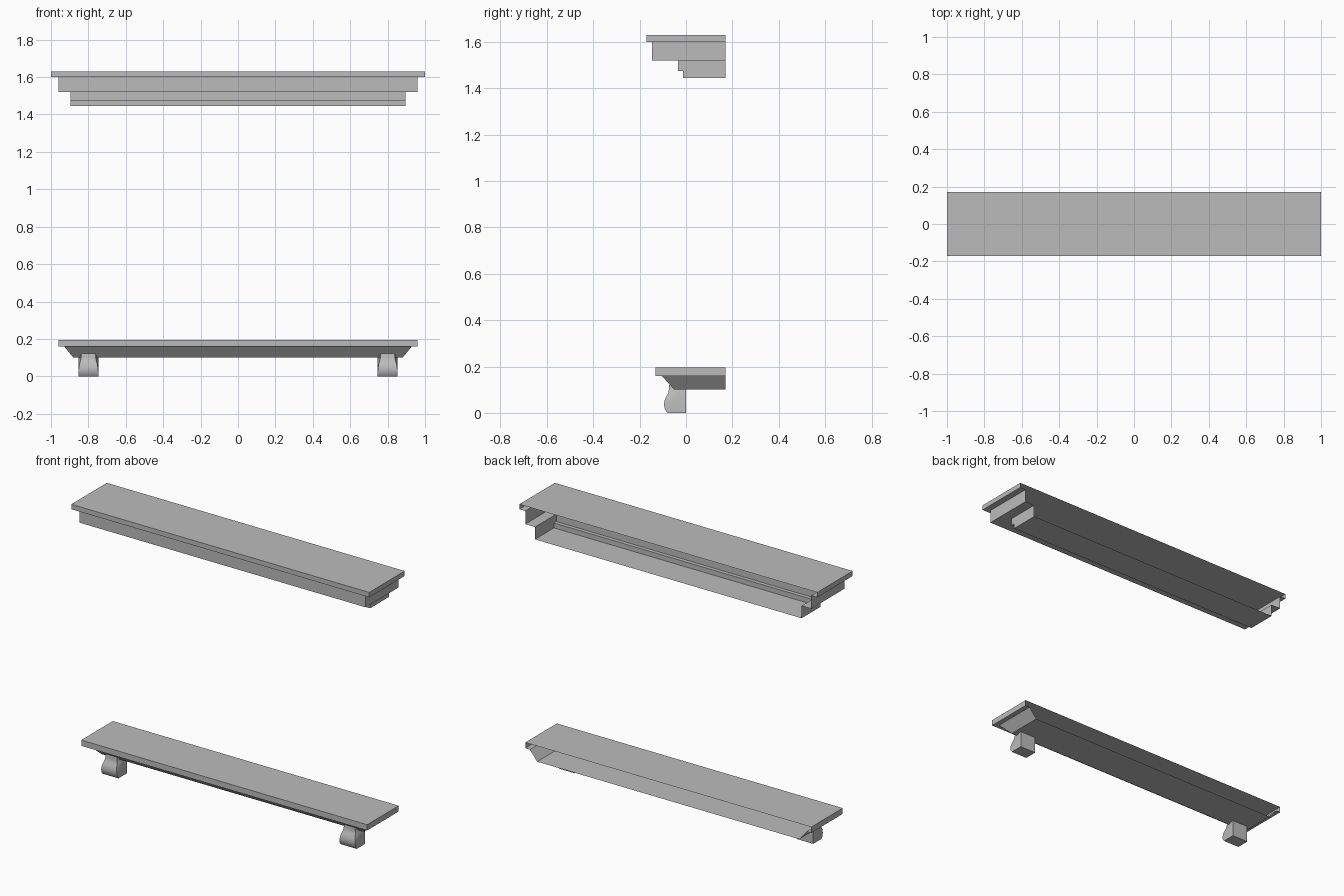
import bpy
import bmesh
import math

if "Cube" in bpy.data.objects:
    bpy.data.objects.remove(bpy.data.objects["Cube"], do_unlink=True)

BACK = 0.17

stone = bpy.data.materials.new("light grey stone")
grey = (0.5, 0.5, 0.5, 1)
stone.diffuse_color = grey
stone.use_nodes = True
stone.node_tree.nodes["Principled BSDF"].inputs["Base Color"].default_value = grey


def finish(bm, name):
    bmesh.ops.recalc_face_normals(bm, faces=bm.faces)
    mesh = bpy.data.meshes.new(name)
    bm.to_mesh(mesh)
    bm.free()
    mesh.materials.append(stone)
    obj = bpy.data.objects.new(name, mesh)
    bpy.context.collection.objects.link(obj)
    return obj


def moulding(name, steps):
    """Shell with an open back, stacked from (half width, front y, z) steps, top first."""
    bm = bmesh.new()
    rings = [[bm.verts.new((x, y, z)) for x, y in
              ((-hw, BACK), (-hw, front), (hw, front), (hw, BACK))]
             for hw, front, z in steps]
    bm.faces.new(rings[0])
    bm.faces.new(rings[-1][::-1])
    for a, b in zip(rings, rings[1:]):
        for i in range(3):
            bm.faces.new((a[i], b[i], b[i + 1], a[i + 1]))
    return finish(bm, name)


# Stepped header above the opening
moulding("window_header", [
    (1.0, -0.17, 1.63), (1.0, -0.17, 1.60),
    (0.96, -0.147, 1.60), (0.96, -0.147, 1.52),
    (0.895, -0.035, 1.52), (0.895, -0.035, 1.475),
    (0.895, -0.012, 1.475), (0.895, -0.012, 1.445)])

# Sill slab with a bevelled underside
moulding("window_sill", [
    (0.96, -0.132, 0.195), (0.96, -0.132, 0.16),
    (0.93, -0.105, 0.16), (0.88, -0.05, 0.10)])


def bracket(name, cx):
    """Scrolled bracket: front curve tapers towards the neck, back stays square."""
    bm = bmesh.new()
    half = 0.054
    # (y, z, half width) down the front
    front = [(-0.073, 0.122, 0.037), (-0.074, 0.10, 0.039), (-0.077, 0.085, 0.042),
             (-0.086, 0.07, 0.046), (-0.093, 0.052, 0.05), (-0.095, 0.035, 0.052),
             (-0.091, 0.015, half), (-0.08, 0.0, half)]
    outline = front + [(0.0, 0.0, half), (0.0, 0.10, half), (-0.05, 0.10, half)]
    left, right = ([bm.verts.new((cx + s * hw, y, z)) for y, z, hw in outline]
                   for s in (-1, 1))
    n = len(outline)
    for i in range(n):
        j = (i + 1) % n
        bm.faces.new((left[i], left[j], right[j], right[i]))
    # Side walls fan out from the back corner
    for side in (left, right):
        corner = len(front) + 1
        for i in range(n):
            j = (i + 1) % n
            if corner not in (i, j):
                bm.faces.new((side[corner], side[i], side[j]))
    obj = finish(bm, name)
    bpy.ops.object.select_all(action="DESELECT")
    obj.select_set(True)
    bpy.context.view_layer.objects.active = obj
    bpy.ops.object.shade_smooth_by_angle(angle=math.radians(30))


for name, cx in (("left_bracket", 0.8), ("right_bracket", -0.8)):
    bracket(name, cx)
